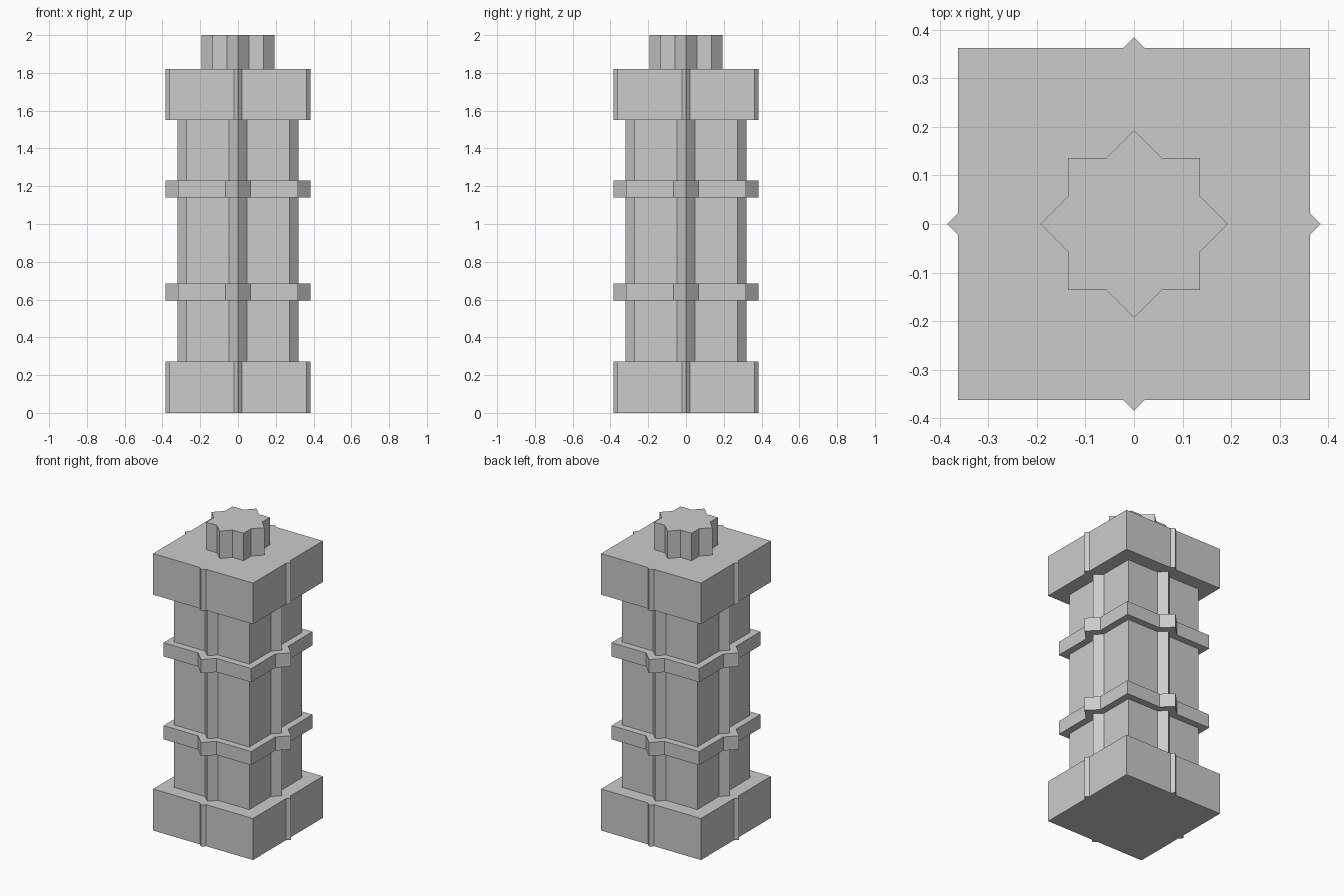
import bpy
import bmesh

if "Cube" in bpy.data.objects:
    bpy.data.objects.remove(bpy.data.objects["Cube"])

stone = bpy.data.materials.new("grey stone")
stone.diffuse_color = (0.6, 0.6, 0.6, 1.0)
stone.use_nodes = True
stone.node_tree.nodes["Principled BSDF"].inputs["Base Color"].default_value = stone.diffuse_color


def star_profile(a, t):
    """Square of half-width a with a 45-degree ridge reaching t on each side."""
    w = t - a
    pts = []
    x_side = [(a, -w), (t, 0), (a, w), (a, a)]
    for _ in range(4):
        pts += x_side
        x_side = [(-y, x) for x, y in x_side]
    return pts


def prism(name, a, t, z0, z1):
    bm = bmesh.new()
    face = bm.faces.new([bm.verts.new((x, y, z0)) for x, y in star_profile(a, t)])
    top = bmesh.ops.extrude_face_region(bm, geom=[face], use_keep_orig=True)
    verts = [g for g in top["geom"] if isinstance(g, bmesh.types.BMVert)]
    bmesh.ops.translate(bm, vec=(0, 0, z1 - z0), verts=verts)
    bmesh.ops.recalc_face_normals(bm, faces=bm.faces)
    mesh = bpy.data.meshes.new(name)
    bm.to_mesh(mesh)
    bm.free()
    mesh.materials.append(stone)
    obj = bpy.data.objects.new(name, mesh)
    bpy.context.collection.objects.link(obj)
    return obj


# Plinth, shaft and capital
prism("plinth", 0.363, 0.385, 0.0, 0.273)
prism("shaft", 0.273, 0.32, 0.273, 1.55)
prism("capital", 0.363, 0.385, 1.55, 1.82)

# Two collars around the shaft
for name, z in (("lower_collar", 0.594), ("upper_collar", 1.139)):
    prism(name, 0.318, 0.385, z, z + 0.09)

# Eight-pointed knob on top
prism("top_knob", 0.136, 0.193, 1.82, 2.0)
